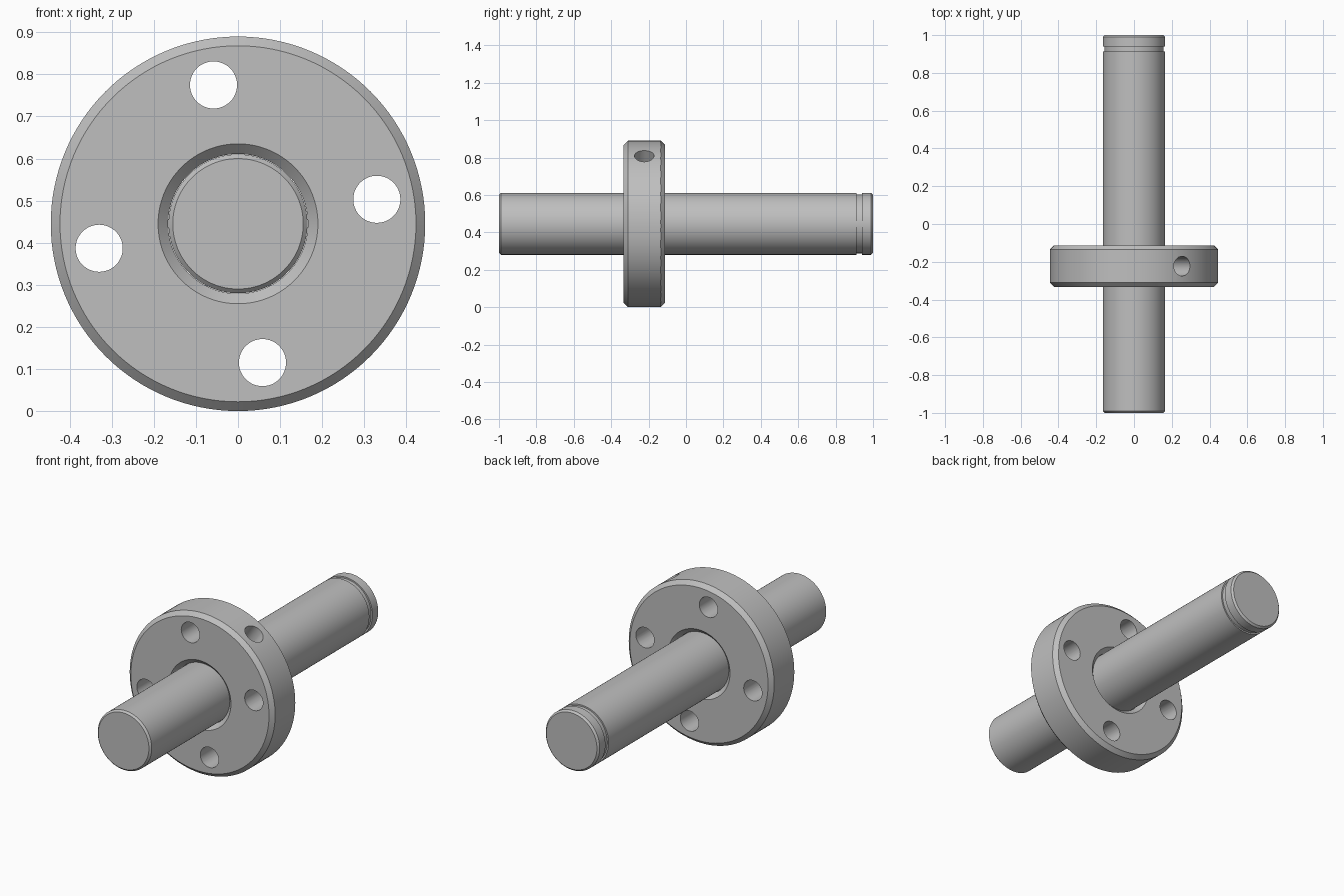
import bpy
import bmesh
from math import cos, sin, radians, pi
from mathutils import Vector

if "Cube" in bpy.data.objects:
    bpy.data.objects.remove(bpy.data.objects["Cube"])

AXIS_Z = 0.445
SEGMENTS = 128

steel = bpy.data.materials.new("grey steel")
steel.use_nodes = True
grey = (0.52, 0.52, 0.52, 1)
steel.diffuse_color = grey
steel.node_tree.nodes["Principled BSDF"].inputs["Base Color"].default_value = grey


def lathe(name, profile, closed):
    """Turn (radius, y) points around the shaft axis."""
    bm = bmesh.new()
    verts = [bm.verts.new((r, y, 0)) for r, y in profile]
    pairs = list(zip(verts, verts[1:]))
    if closed:
        pairs.append((verts[-1], verts[0]))
    edges = [bm.edges.new(p) for p in pairs]
    bmesh.ops.spin(bm, geom=verts + edges, cent=(0, 0, 0), axis=(0, 1, 0),
                   angle=2 * pi, steps=SEGMENTS, use_merge=True)
    bmesh.ops.remove_doubles(bm, verts=bm.verts, dist=1e-5)
    if not closed:
        bmesh.ops.holes_fill(bm, edges=[e for e in bm.edges if e.is_boundary])
    bmesh.ops.recalc_face_normals(bm, faces=bm.faces)
    mesh = bpy.data.meshes.new(name)
    bm.to_mesh(mesh)
    bm.free()
    mesh.materials.append(steel)
    obj = bpy.data.objects.new(name, mesh)
    obj.location.z = AXIS_Z
    bpy.context.collection.objects.link(obj)
    return obj


def drill(target, name, radius, start, end):
    """Cut a round hole between two points measured from the axis."""
    start, end = Vector(start), Vector(end)
    way = end - start
    bpy.ops.mesh.primitive_cylinder_add(
        vertices=48, radius=radius, depth=way.length,
        location=(start + end) / 2 + Vector((0, 0, AXIS_Z)),
        rotation=way.to_track_quat('Z', 'Y').to_euler())
    cutter = bpy.context.object
    cutter.name = name
    cutter.data.materials.append(steel)
    mod = target.modifiers.new(name, 'BOOLEAN')
    mod.object = cutter
    mod.operation = 'DIFFERENCE'
    mod.solver = 'EXACT'
    bpy.context.view_layer.objects.active = target
    bpy.ops.object.modifier_apply(modifier=name)
    bpy.data.objects.remove(cutter)


def smooth(obj):
    bpy.ops.object.select_all(action='DESELECT')
    obj.select_set(True)
    bpy.context.view_layer.objects.active = obj
    bpy.ops.object.shade_smooth_by_angle(angle=radians(30))


# Shaft with chamfered ends and a retaining groove near the back
R, G, C = 0.165, 0.157, 0.01
shaft = lathe("shaft", [(R - C, -1), (R, -1 + C), (R, 0.912), (G, 0.912),
                        (G, 0.94), (R, 0.94), (R, 1 - C), (R - C, 1)], False)

# Collar ring with chamfered rim and bore
FRONT, BACK, RIM, BORE, CH, BC = -0.333, -0.113, 0.445, 0.166, 0.022, 0.024
collar = lathe("flange_collar", [
    (BORE + BC, FRONT), (RIM - CH, FRONT), (RIM, FRONT + CH),
    (RIM, BACK - CH), (RIM - CH, BACK), (BORE + BC, BACK),
    (BORE, BACK - BC), (BORE, FRONT + BC)], True)

# Four bolt holes through the collar
for i in range(4):
    a = radians(10 + 90 * i)
    x, z = 0.335 * cos(a), 0.335 * sin(a)
    drill(collar, "bolt_hole", 0.056, (x, -0.5, z), (x, 0.1, z))

# Radial set screw hole
a = radians(55)
direction = Vector((cos(a), 0, sin(a)))
middle = Vector((0, (FRONT + BACK) / 2, 0))
drill(collar, "set_screw_hole", 0.052, middle + direction * 0.08,
      middle + direction * 0.6)

for part in (shaft, collar):
    smooth(part)
